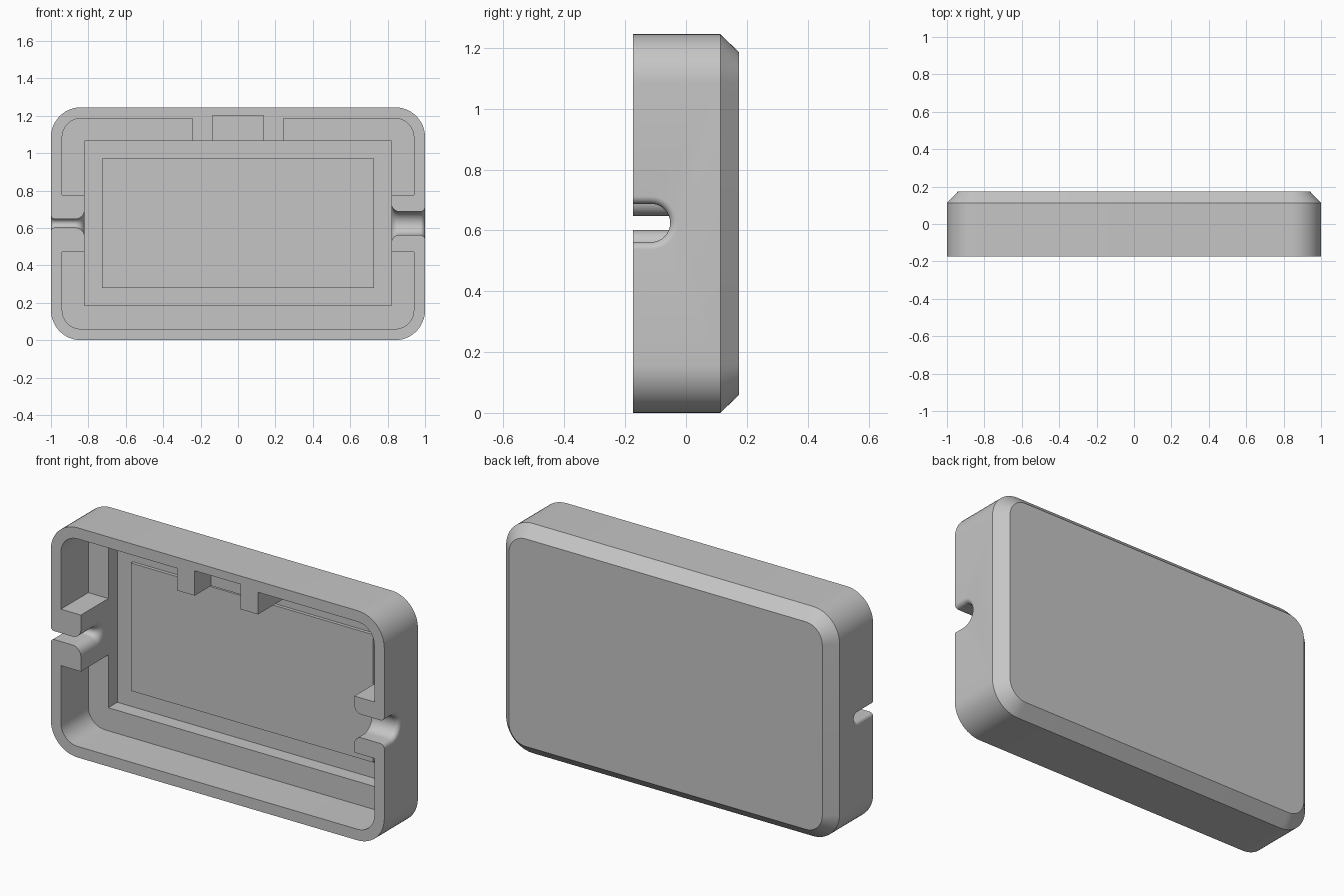
import bpy, bmesh, math

if "Cube" in bpy.data.objects:
    bpy.data.objects.remove(bpy.data.objects["Cube"], do_unlink=True)

HEIGHT = 1.245
MID = HEIGHT / 2
FRONT, BACK = -0.175, 0.175
OUT = -0.3          # cutters start in front of the case

grey = bpy.data.materials.new("plain grey")
grey.use_nodes = True
grey.diffuse_color = (0.56, 0.56, 0.56, 1)
grey.node_tree.nodes["Principled BSDF"].inputs["Base Color"].default_value = grey.diffuse_color


def loft(name, rings):
    """Closed solid through a list of matching point rings."""
    bm = bmesh.new()
    rows = [[bm.verts.new(p) for p in ring] for ring in rings]
    n = len(rows[0])
    for a, b in zip(rows, rows[1:]):
        for i in range(n):
            j = (i + 1) % n
            bm.faces.new((a[i], a[j], b[j], b[i]))
    bm.faces.new(rows[0])
    bm.faces.new(rows[-1])
    bmesh.ops.recalc_face_normals(bm, faces=bm.faces)
    mesh = bpy.data.meshes.new(name)
    bm.to_mesh(mesh)
    bm.free()
    mesh.materials.append(grey)
    obj = bpy.data.objects.new(name, mesh)
    bpy.context.collection.objects.link(obj)
    return obj


def rounded(y, inset, radius, steps=12):
    """Rounded rectangle parallel to the front, inset from the outline."""
    cx, cz = 1 - inset - radius, MID - inset - radius
    pts = []
    for k, (sx, sz) in enumerate([(1, 1), (-1, 1), (-1, -1), (1, -1)]):
        for i in range(steps + 1):
            a = math.pi / 2 * (k + i / steps)
            pts.append((sx * cx + radius * math.cos(a), y,
                        MID + sz * cz + radius * math.sin(a)))
    return pts


def box(name, x0, x1, y0, y1, z0, z1):
    return loft(name, [[(x0, y, z0), (x1, y, z0), (x1, y, z1), (x0, y, z1)]
                       for y in (y0, y1)])


def boolean(target, tool, operation="DIFFERENCE"):
    mod = target.modifiers.new("cut", "BOOLEAN")
    mod.operation = operation
    mod.solver = "EXACT"
    mod.object = tool
    bpy.context.view_layer.objects.active = target
    bpy.ops.object.modifier_apply(modifier=mod.name)
    bpy.data.objects.remove(tool, do_unlink=True)


def cable_slot(side, half, end, inner_r, outer_r):
    """U-shaped slot cutter along x with flared mouths on both ends."""
    steps = 8
    inner, outer = 0.82, 1.0

    def flare(r, d):
        return r - math.sqrt(max(0, r * r - (r - d) ** 2))

    stations = [(inner - 0.05, inner_r)]
    for i in range(steps + 1):
        d = inner_r * (1 - math.cos(math.pi / 2 * i / steps))
        stations.append((inner + d, flare(inner_r, d)))
    for i in range(steps, -1, -1):
        d = outer_r * (1 - math.cos(math.pi / 2 * i / steps))
        stations.append((outer - d, flare(outer_r, d)))
    stations.append((outer + 0.1, outer_r))
    rings = []
    for x, grow in stations:
        r = half + grow
        cy = end - half
        ring = [(side * x, OUT, MID + 0.002 - r)]
        for i in range(17):
            a = math.pi * (i / 16 - 0.5)
            ring.append((side * x, cy + r * math.cos(a), MID + 0.002 + r * math.sin(a)))
        ring.append((side * x, OUT, MID + 0.002 + r))
        rings.append(ring)
    return loft("slot_cutter", rings)


# Outer shell with rounded corners and a chamfered back
case = loft("case_shell", [rounded(FRONT, 0, 0.16),
                           rounded(0.113, 0, 0.16),
                           rounded(BACK, 0.06, 0.1)])

# Main cavity, leaving solid blocks at both sides and the top
cavity = loft("cavity_cutter", [rounded(OUT, 0.06, 0.1), rounded(0.06, 0.06, 0.1)])
for side in (-1, 1):
    x0, x1 = sorted((side * 0.78, side * 1.1))
    boolean(cavity, box("side_block", x0, x1, -0.5, 0.3, 0.471, 0.777))
boolean(cavity, box("top_block", -0.243, 0.243, -0.5, 0.3, 1.03, 1.4))
boolean(case, cavity)

# Deeper rectangular pocket
boolean(case, box("pocket_cutter", -0.82, 0.82, OUT - 0.02, 0.138, 0.185, 1.065))

# Notch that splits the top block into two tabs
boolean(case, box("notch_cutter", -0.137, 0.137, OUT, -0.035, 1.0, 1.2))

# Narrow slot on one side, wide slot on the other
boolean(case, cable_slot(-1, 0.023, -0.02, 0.05, 0.02))
boolean(case, cable_slot(1, 0.063, -0.052, 0.042, 0.025))

# Slightly raised panel on the pocket floor
boolean(case, box("raised_panel", -0.727, 0.727, 0.12, 0.155, 0.279, 0.972), "UNION")

# Smooth the rounded surfaces and keep the edges crisp
bpy.ops.object.select_all(action="DESELECT")
case.select_set(True)
bpy.context.view_layer.objects.active = case
bpy.ops.object.shade_smooth_by_angle(angle=math.radians(30))
